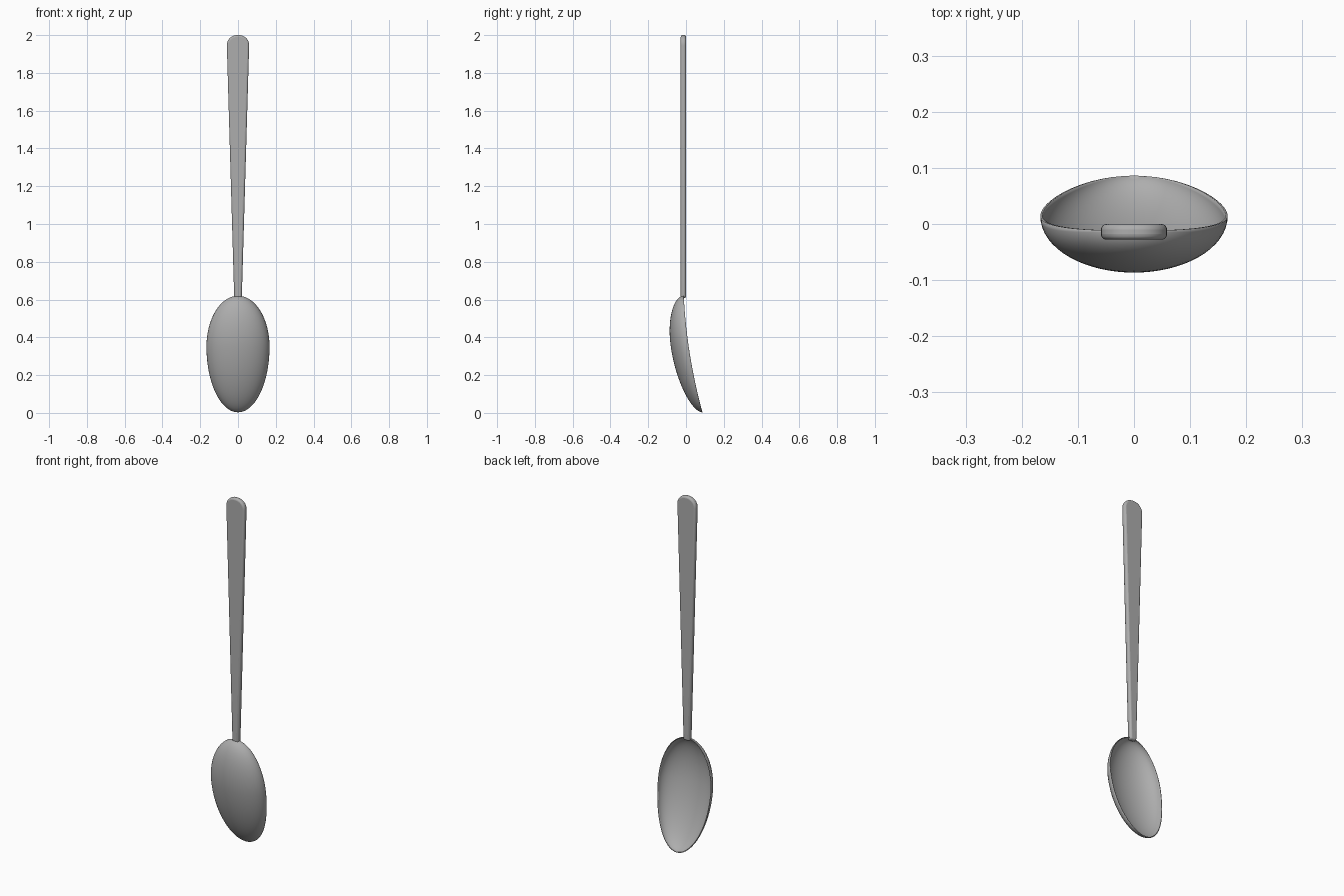
import bpy, bmesh
from math import sin, cos, pi

if "Cube" in bpy.data.objects:
    bpy.data.objects.remove(bpy.data.objects["Cube"])

# Dark grey metal shared by both parts
metal = bpy.data.materials.new("dark_grey_metal")
metal.diffuse_color = (0.42, 0.42, 0.42, 1)
metal.use_nodes = True
metal.node_tree.nodes["Principled BSDF"].inputs["Base Color"].default_value = metal.diffuse_color


def make_object(name, bm):
    mesh = bpy.data.meshes.new(name)
    bm.to_mesh(mesh)
    bm.free()
    mesh.materials.append(metal)
    obj = bpy.data.objects.new(name, mesh)
    bpy.context.collection.objects.link(obj)
    bpy.ops.object.select_all(action='DESELECT')
    obj.select_set(True)
    bpy.context.view_layer.objects.active = obj
    bpy.ops.object.shade_smooth_by_angle(angle=0.7)
    return obj


# Rim curve of the bowl seen from the side
def rim_y(z):
    u = (0.62 - z) / 0.617
    return -0.012 + 0.03 * u + 0.068 * u * u


# Bowl: egg outline lofted from half-ellipse cross-sections
ROWS, COLS = 40, 32
bm = bmesh.new()
rings = []
for i in range(ROWS + 1):
    t = pi * i / ROWS
    z = 0.35 + (0.27 if t < pi / 2 else 0.347) * cos(t)
    w, d, y = 0.167 * sin(t), 0.0945 * sin(t), rim_y(z)
    if i in (0, ROWS):
        rings.append([bm.verts.new((0, y, z))] * (COLS + 1))
        continue
    rings.append([bm.verts.new((w * sin(a), y - d * cos(a), z))
                  for a in (pi * (j / COLS - 0.5) for j in range(COLS + 1))])
for upper, lower in zip(rings, rings[1:]):
    for j in range(COLS):
        quad = [upper[j], upper[j + 1], lower[j + 1], lower[j]]
        bm.faces.new(list(dict.fromkeys(quad)))
# normals point to -y, the convex side
bmesh.ops.recalc_face_normals(bm, faces=bm.faces)
if sum(f.normal.y * f.calc_area() for f in bm.faces) > 0:
    bmesh.ops.reverse_faces(bm, faces=bm.faces)
bowl = make_object("bowl", bm)
shell = bowl.modifiers.new("wall", 'SOLIDIFY')
shell.thickness = 0.004
shell.offset = -1

# Handle: tapered flat bar with a rounded top end
bm = bmesh.new()
half = [(0.020, 0.607), (0.059, 1.945)]
R = 0.053
half += [(0.006 + R * cos(a), 1.947 + R * sin(a))
         for a in (pi / 2 * k / 8 for k in range(1, 9))]
outline = half + [(-x, z) for x, z in reversed(half)]
face = bm.faces.new([bm.verts.new((x, -0.028, z)) for x, z in outline])
ext = bmesh.ops.extrude_face_region(bm, geom=[face])
bmesh.ops.translate(bm, vec=(0, 0.028, 0),
                    verts=[v for v in ext['geom'] if isinstance(v, bmesh.types.BMVert)])
bmesh.ops.recalc_face_normals(bm, faces=bm.faces)
handle = make_object("handle", bm)
bevel = handle.modifiers.new("rounded_edges", 'BEVEL')
bevel.width = 0.010
bevel.segments = 4
bevel.limit_method = 'ANGLE'
bevel.angle_limit = 0.9
